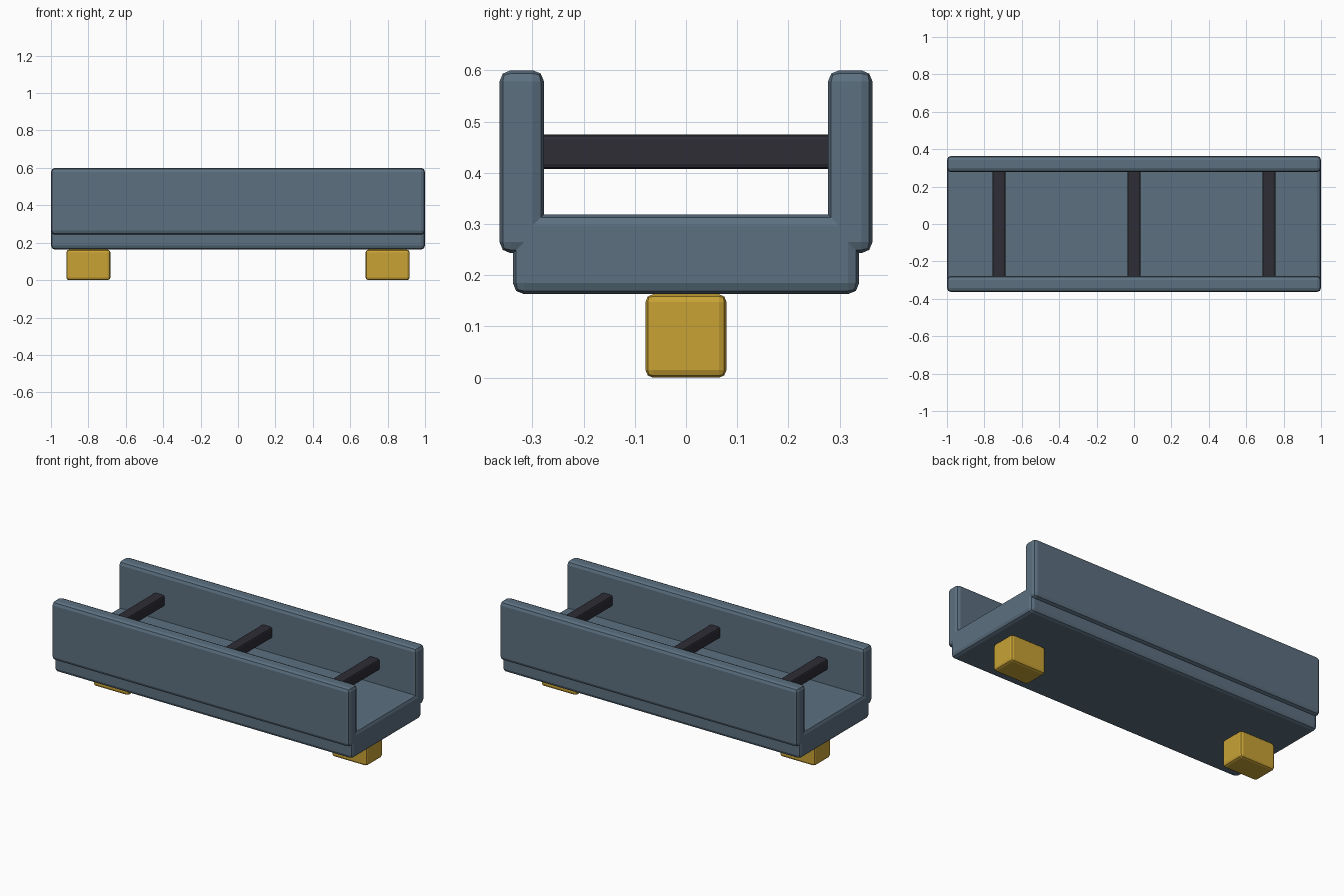
import bpy

if "Cube" in bpy.data.objects:
    bpy.data.objects.remove(bpy.data.objects["Cube"])


def material(name, rgb):
    m = bpy.data.materials.new(name)
    m.diffuse_color = (*rgb, 1)
    m.use_nodes = True
    m.node_tree.nodes["Principled BSDF"].inputs["Base Color"].default_value = m.diffuse_color
    return m


BLUE = material("slate_blue", (0.107, 0.162, 0.216))
GOLD = material("mustard", (0.578, 0.361, 0.036))
DARK = material("charcoal", (0.027, 0.026, 0.036))


def box(name, lo, hi, mat, bevel):
    """Bevelled box between two corners."""
    bpy.ops.mesh.primitive_cube_add(size=1)
    o = bpy.context.object
    o.name = name
    o.location = [(a + b) / 2 for a, b in zip(lo, hi)]
    o.scale = [b - a for a, b in zip(lo, hi)]
    bpy.ops.object.transform_apply(location=False, rotation=False, scale=True)
    o.data.materials.append(mat)
    mod = o.modifiers.new("bevel", 'BEVEL')
    mod.width = bevel
    mod.segments = 2
    return o


# Tray floor
box("floor", (-1, -0.338, 0.163), (1, 0.338, 0.319), BLUE, 0.022)

# Side walls
for side, y0, y1 in (("front", -0.364, -0.277), ("back", 0.277, 0.364)):
    box(side + "_wall", (-1, y0, 0.243), (1, y1, 0.6), BLUE, 0.022)

# Cross bars between the walls
for name, x in (("left", -0.722), ("middle", 0), ("right", 0.722)):
    box(name + "_cross_bar", (x - 0.034, -0.3, 0.407),
        (x + 0.034, 0.3, 0.475), DARK, 0.01)

# Feet
for name, x in (("left", -0.8), ("right", 0.8)):
    box(name + "_foot", (x - 0.118, -0.079, 0),
        (x + 0.118, 0.079, 0.163), GOLD, 0.015)
